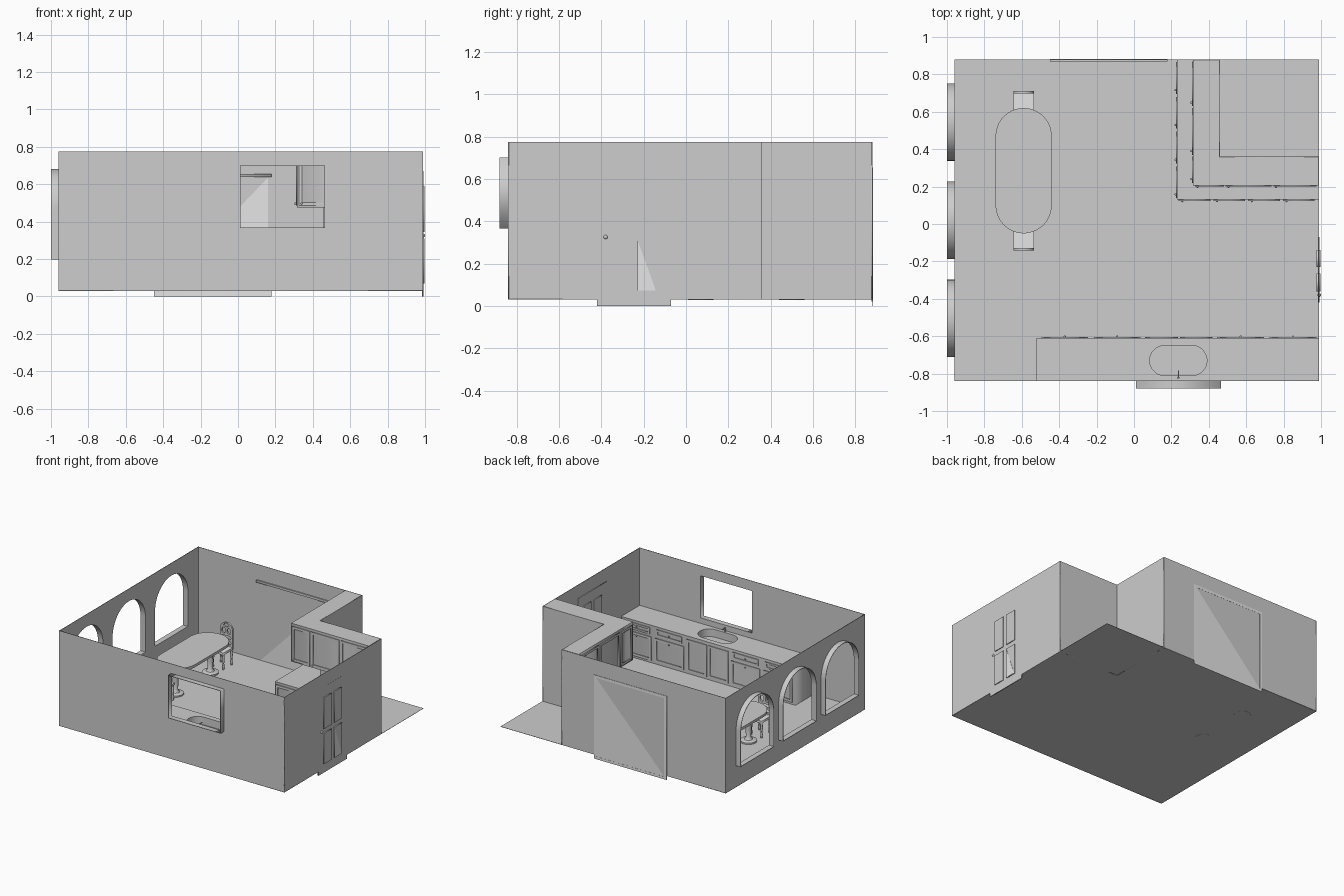
import bpy, bmesh, math

if "Cube" in bpy.data.objects:
    bpy.data.objects.remove(bpy.data.objects["Cube"])

def material(name, v):
    m = bpy.data.materials.new(name)
    m.diffuse_color = (v, v, v, 1)
    m.use_nodes = True
    m.node_tree.nodes["Principled BSDF"].inputs["Base Color"].default_value = m.diffuse_color
    return m

GREY = material("wall grey", 0.61)
LIGHT = material("pale grey", 0.79)

# ---------- helpers ----------
def finish(name, me, mat, smooth=False):
    ob = bpy.data.objects.new(name, me)
    bpy.context.scene.collection.objects.link(ob)
    me.materials.clear()
    me.materials.append(mat)
    for p in me.polygons:
        p.material_index = 0
    if smooth:
        bpy.ops.object.select_all(action='DESELECT')
        ob.select_set(True)
        bpy.context.view_layer.objects.active = ob
        bpy.ops.object.shade_smooth_by_angle(angle=math.radians(35))
    return ob

def prism(name, loops, axis, lo, hi, mat=GREY, smooth=False):
    """Fill 2D loops (later loops are holes) and extrude along an axis."""
    cu = bpy.data.curves.new(name, 'CURVE')
    cu.dimensions = '2D'
    cu.fill_mode = 'BOTH'
    cu.extrude = (hi - lo) / 2
    for loop in loops:
        s = cu.splines.new('POLY')
        s.points.add(len(loop) - 1)
        for p, (a, b) in zip(s.points, loop):
            p.co = (a, b, 0, 1)
        s.use_cyclic_u = True
    tmp = bpy.data.objects.new("tmp", cu)
    bpy.context.scene.collection.objects.link(tmp)
    dg = bpy.context.evaluated_depsgraph_get()
    me = bpy.data.meshes.new_from_object(tmp.evaluated_get(dg))
    bpy.data.objects.remove(tmp)
    mid = (lo + hi) / 2
    for v in me.vertices:
        a, b, c = v.co
        v.co = {'z': (a, b, c + mid), 'y': (a, mid - c, b), 'x': (c + mid, a, b)}[axis]
    bm = bmesh.new()
    bm.from_mesh(me)
    bmesh.ops.remove_doubles(bm, verts=bm.verts, dist=1e-5)
    bmesh.ops.recalc_face_normals(bm, faces=bm.faces)
    bm.to_mesh(me)
    bm.free()
    return finish(name, me, mat, smooth)

def rect(a0, a1, b0, b1):
    return [(a0, b0), (a1, b0), (a1, b1), (a0, b1)]

def rounded(cx, cy, hx, hy, n=12):
    """Stadium or circle."""
    r = min(hx, hy)
    out = []
    for q, (sx, sy) in enumerate([(1, 1), (-1, 1), (-1, -1), (1, -1)]):
        for i in range(n):
            t = math.pi / 2 * (q + (i + 0.5) / n)
            out.append((cx + sx * (hx - r) + r * math.cos(t), cy + sy * (hy - r) + r * math.sin(t)))
    return out

def arch(c, r, base, spring, n=24):
    return [(c - r, base), (c + r, base)] + [
        (c + r * math.cos(math.pi * i / n), spring + r * math.sin(math.pi * i / n)) for i in range(n + 1)]

def box(name, x0, x1, y0, y1, z0, z1, mat=GREY):
    return prism(name, [rect(x0, x1, y0, y1)], 'z', z0, z1, mat)

def lathe(name, x, y, profile, n=20, mat=GREY):
    """Turned part from (radius, height) pairs."""
    bm = bmesh.new()
    rings = [[bm.verts.new((x + r * math.cos(2 * math.pi * i / n), y + r * math.sin(2 * math.pi * i / n), z))
              for i in range(n)] for r, z in profile]
    for a, b in zip(rings, rings[1:]):
        for i in range(n):
            bm.faces.new((a[i], a[(i + 1) % n], b[(i + 1) % n], b[i]))
    bm.faces.new(rings[0][::-1])
    bm.faces.new(rings[-1])
    me = bpy.data.meshes.new(name)
    bm.to_mesh(me)
    bm.free()
    return finish(name, me, mat, True)

def knob(name, x, y, z, r=0.006):
    bm = bmesh.new()
    bmesh.ops.create_icosphere(bm, subdivisions=2, radius=r)
    bmesh.ops.translate(bm, verts=bm.verts, vec=(x, y, z))
    me = bpy.data.meshes.new(name)
    bm.to_mesh(me)
    bm.free()
    finish(name, me, GREY, True)

def panel(name, axis, face, out, a0, a1, z0, z1, knob_a=None, knob_z=None):
    """Framed cabinet front standing slightly proud of a face."""
    lo, hi = sorted((face, face + out * 0.006))
    w = min(0.018, (z1 - z0) * 0.25)
    prism(name, [rect(a0, a1, z0, z1), rect(a0 + w, a1 - w, z0 + w, z1 - w)], axis, lo, hi)
    if knob_a is not None:
        f = face + out * 0.008
        knob(name + "_knob", *((f, knob_a) if axis == 'x' else (knob_a, f)), knob_z)

# ---------- room shell ----------
X0, X1, Y0, Y1, Z0, Z1, T = -0.96, 0.99, -0.84, 0.88, 0.03, 0.775, 0.003
NX, NY = 0.46, 0.36
box("floor", X0, X1, Y0, Y1, Z0, Z0 + 0.002)
window = rect(0.01, 0.465, 0.365, 0.70)
prism("front_wall", [rect(X0, X1, Z0, Z1), window], 'y', Y0, Y0 + T)
prism("window_frame", [window, rect(0.013, 0.462, 0.368, 0.697)], 'y', -0.88, Y0 + T)
arches = [0.545, 0.02, -0.505]
prism("left_wall", [rect(Y0, Y1, Z0, Z1)] + [arch(c, 0.205, 0.20, 0.475) for c in arches], 'x', X0, X0 + T)
for c in arches:
    prism("arch_frame", [arch(c, 0.207, 0.198, 0.475), arch(c, 0.203, 0.202, 0.475)],
          'x', -1.0, X0 + T, GREY, True)
prism("back_wall", [rect(X0, NX, Z0, Z1)], 'y', Y1 - T, Y1)
prism("right_wall", [rect(Y0, NY, Z0, Z1)], 'x', X1 - T, X1)
prism("notch_side_wall", [rect(NY, Y1, Z0, Z1)], 'x', NX - T, NX)
prism("notch_back_wall", [rect(NX, X1, Z0, Z1)], 'y', NY - T, NY)

# ---------- patio door in the back wall ----------
prism("patio_door_border", [rect(-0.45, 0.18, 0, 0.655), rect(-0.43, 0.16, 0.02, 0.635)],
      'y', Y1, Y1 + 0.003, LIGHT)
prism("patio_door_pane_upper", [[(-0.43, 0.02), (0.16, 0.635), (-0.43, 0.635)]], 'y', Y1 - 0.004, Y1 + 0.002)
prism("patio_door_pane_lower", [[(-0.43, 0.02), (0.16, 0.02), (0.16, 0.635)]], 'y', Y1 - 0.004, Y1 + 0.002, LIGHT)
box("patio_door_rail", -0.45, 0.18, Y1 - 0.012, Y1 - T, 0.637, 0.655)

# ---------- side door in the right wall ----------
prism("side_door", [rect(-0.42, -0.07, 0, 0.67)], 'x', X1 - 0.007, X1 + 0.0005)
for a0, a1 in ((-0.36, -0.265), (-0.23, -0.14)):
    for b0, b1 in ((0.07, 0.31), (0.345, 0.59)):
        prism("side_door_panel", [rect(a0, a1, b0, b1)], 'x', X1 - 0.013, 0.997)
prism("side_door_light_pane", [[(-0.228, 0.072), (-0.142, 0.072), (-0.228, 0.308)]], 'x', X1 - 0.014, 0.998, LIGHT)
knob("side_door_knob", 0.99, -0.38, 0.325, 0.01)

# ---------- front counter with sink ----------
CT, CS = 0.325, 0.265
sink = rounded(0.237, -0.73, 0.153, 0.08)
box("front_counter_base", -0.52, X1 - T, Y0 + T, -0.61, Z0, CS)
prism("front_counter_top", [rect(-0.52, X1 - T, Y0 + T, -0.61), sink], 'z', CS, CT)
lathe("faucet_post", 0.237, -0.822, [(0.005, CT), (0.004, 0.357)], 12)
box("faucet_spout", 0.234, 0.240, -0.825, -0.782, 0.352, 0.358)
for a0, k in ((-0.50, -0.37), (-0.22, -0.09), (0.44, 0.57), (0.72, 0.85)):
    panel("counter_drawer", 'y', -0.61, 1, a0 + 0.02, a0 + 0.24, 0.255, 0.305, k, 0.28)
    panel("counter_door", 'y', -0.61, 1, a0 + 0.005, a0 + 0.255, 0.05, 0.235, k, 0.215)
for a0 in (0.06, 0.245):
    panel("sink_door", 'y', -0.61, 1, a0, a0 + 0.175, 0.05, 0.30)

# ---------- corner cabinets ----------
def ell(x, y):
    return [(x, y), (X1 - T, y), (X1 - T, NY - T), (NX - T, NY - T), (NX - T, Y1 - T), (x, Y1 - T)]

prism("corner_lower_cabinet", [ell(0.23, 0.13)], 'z', Z0, CT)
prism("corner_upper_cabinet", [ell(0.315, 0.207)], 'z', 0.475, Z1)
for i in range(4):
    y, x = 0.13 + 0.186 * i, 0.23 + 0.186 * i
    panel("lower_side_door", 'x', 0.23, -1, y + 0.008, y + 0.178, 0.05, 0.305, y + 0.028, 0.28)
    panel("lower_front_door", 'y', 0.13, -1, x + 0.008, x + 0.178, 0.05, 0.305, x + 0.028, 0.28)
for a0, a1, k in ((0.22, 0.36, 0.24), (0.37, 0.62, 0.39), (0.63, 0.87, 0.65)):
    panel("upper_side_door", 'x', 0.315, -1, a0, a1, 0.485, 0.755, k, 0.497)
for a0, a1, k in ((0.325, 0.48, 0.34), (0.49, 0.735, 0.505), (0.745, 0.975, 0.76)):
    panel("upper_front_door", 'y', 0.207, -1, a0, a1, 0.485, 0.755, k, 0.497)

# ---------- dining table ----------
TX, TY = -0.59, 0.285
prism("table_top", [rounded(TX, TY, 0.15, 0.335)], 'z', 0.27, 0.29, GREY, True)
for s in (-1, 1):
    lathe("table_pedestal", TX, TY + s * 0.215,
          [(0.06, Z0 - 0.001), (0.06, 0.043), (0.03, 0.05), (0.018, 0.07), (0.022, 0.13),
           (0.016, 0.20), (0.022, 0.25), (0.04, 0.271)], 28)

# ---------- chairs at both ends ----------
for s in (-1, 1):
    def span(a, b):
        return sorted((TY + s * a, TY + s * b))
    y0, y1 = span(0.30, 0.412)
    box("chair_seat", TX - 0.055, TX + 0.055, y0, y1, 0.15, 0.168, LIGHT)
    for lx in (-0.045, 0.045):
        for ly in (0.312, 0.412):
            lathe("chair_leg", TX + lx, TY + s * ly,
                  [(0.006, Z0), (0.009, 0.06), (0.006, 0.08), (0.010, 0.11), (0.007, 0.15)], 12)
    y0, y1 = span(0.412, 0.426)
    holes = [rounded(TX, z, 0.04, 0.013, 6) for z in (0.195, 0.235)]
    holes += [rounded(TX + dx, 0.285, 0.016, 0.022, 6) for dx in (-0.023, 0.023)]
    holes.append(rounded(TX, 0.328, 0.022, 0.011, 6))
    prism("chair_back", [arch(TX, 0.055, 0.15, 0.295)] + holes, 'y', y0, y1, GREY, True)
